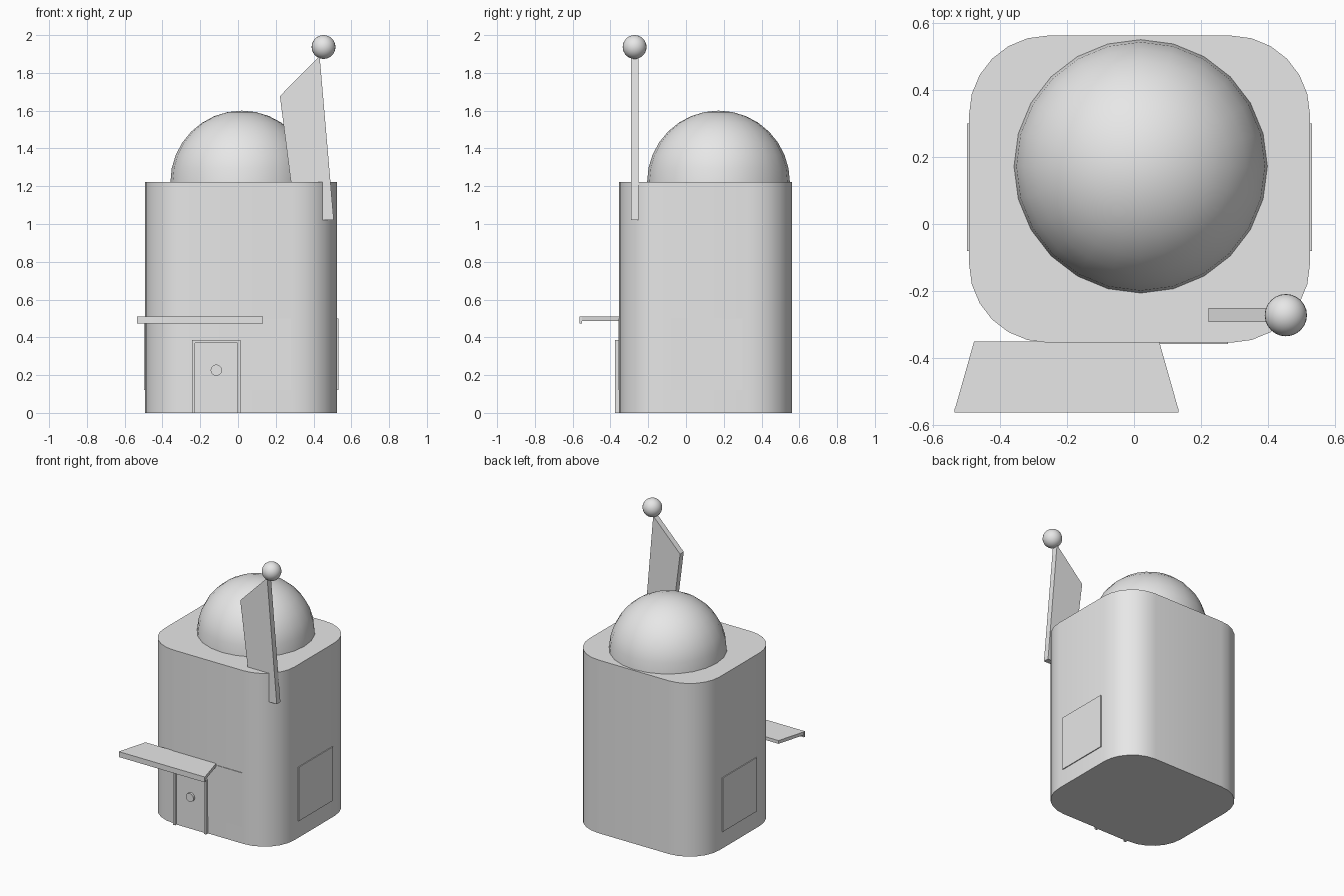
import bpy, bmesh, math
from mathutils import Matrix, Vector

cube = bpy.data.objects.get("Cube")
if cube:
    bpy.data.objects.remove(cube, do_unlink=True)

grey = bpy.data.materials.new("light_grey")
grey.use_nodes = True
grey.diffuse_color = (0.8, 0.8, 0.8, 1)
grey.node_tree.nodes["Principled BSDF"].inputs["Base Color"].default_value = (0.8, 0.8, 0.8, 1)


def finish(name, bm, smooth=False):
    bmesh.ops.recalc_face_normals(bm, faces=bm.faces)
    mesh = bpy.data.meshes.new(name)
    bm.to_mesh(mesh)
    bm.free()
    mesh.materials.append(grey)
    obj = bpy.data.objects.new(name, mesh)
    bpy.context.collection.objects.link(obj)
    if smooth:
        bpy.ops.object.select_all(action="DESELECT")
        obj.select_set(True)
        bpy.context.view_layer.objects.active = obj
        bpy.ops.object.shade_smooth_by_angle(angle=math.radians(35))
    return obj


def prism(name, points, direction, smooth=False):
    """Extrude a closed outline along a direction."""
    bm = bmesh.new()
    face = bm.faces.new([bm.verts.new(p) for p in points])
    out = bmesh.ops.extrude_face_region(bm, geom=[face], use_keep_orig=True)
    moved = [v for v in out["geom"] if isinstance(v, bmesh.types.BMVert)]
    bmesh.ops.translate(bm, verts=moved, vec=direction)
    return finish(name, bm, smooth)


def box(name, x, y, z):
    pts = [(x[0], y[0], z[0]), (x[1], y[0], z[0]), (x[1], y[1], z[0]), (x[0], y[1], z[0])]
    return prism(name, pts, (0, 0, z[1] - z[0]))


def sphere(name, centre, radius, segments, rings, half=False):
    bm = bmesh.new()
    bmesh.ops.create_uvsphere(bm, u_segments=segments, v_segments=rings, radius=radius)
    if half:
        bmesh.ops.delete(bm, geom=[v for v in bm.verts if v.co.z < -0.001], context="VERTS")
    bmesh.ops.translate(bm, verts=bm.verts, vec=centre)
    return finish(name, bm, True)


# Rounded tower body
left, right, front, back, top = -0.492, 0.525, -0.354, 0.562, 1.222
r, steps = 0.235, 6
corners = [(right - r, back - r), (left + r, back - r),
           (left + r, front + r), (right - r, front + r)]
outline = []
for quarter, (cx, cy) in enumerate(corners):
    for i in range(steps + 1):
        a = math.pi / 2 * (quarter + i / steps)
        outline.append((cx + r * math.cos(a), cy + r * math.sin(a), 0))
prism("tower_body", outline, (0, 0, top), True)

# Domed roof
sphere("roof_dome", (0.02, 0.172, top), 0.378, 24, 16, half=True)

# Wall panels on both sides and the front
box("left_window_panel", (0.5, 0.531), (-0.08, 0.3), (0.12, 0.5))
box("right_window_panel", (-0.498, -0.47), (-0.08, 0.3), (0.12, 0.5))
box("front_window_panel", (-0.1, 0.28), (-0.358, -0.33), (0.12, 0.5))

# Door, frame and knob
box("door", (-0.228, -0.002), (-0.36, -0.34), (0, 0.37))
box("door_frame_right", (-0.244, -0.228), (-0.375, -0.345), (0, 0.385))
box("door_frame_left", (-0.002, 0.014), (-0.375, -0.345), (0, 0.385))
box("door_frame_top", (-0.228, -0.002), (-0.375, -0.345), (0.37, 0.385))
bm = bmesh.new()
bmesh.ops.create_cone(bm, cap_ends=True, segments=20, radius1=0.03, radius2=0.03, depth=0.02,
                      matrix=Matrix.Translation((-0.115, -0.365, 0.226))
                      @ Matrix.Rotation(math.pi / 2, 4, "X"))
finish("door_knob", bm, True)

# Flared awning with a front lip
prism("awning", [(-0.477, -0.35, 0.487), (0.075, -0.35, 0.487),
                 (0.133, -0.555, 0.487), (-0.535, -0.555, 0.487)], (0, 0, 0.023))
box("awning_lip", (-0.535, 0.133), (-0.563, -0.55), (0.472, 0.51))

# Leaning fin with a ball on its tip
prism("roof_fin", [(0.222, -0.292, 1.677), (0.432, -0.292, 1.89),
                   (0.507, -0.292, 1.02), (0.306, -0.292, 1.02)], (0, 0.041, 0))
sphere("fin_ball", (0.453, -0.272, 1.937), 0.063, 24, 16)
